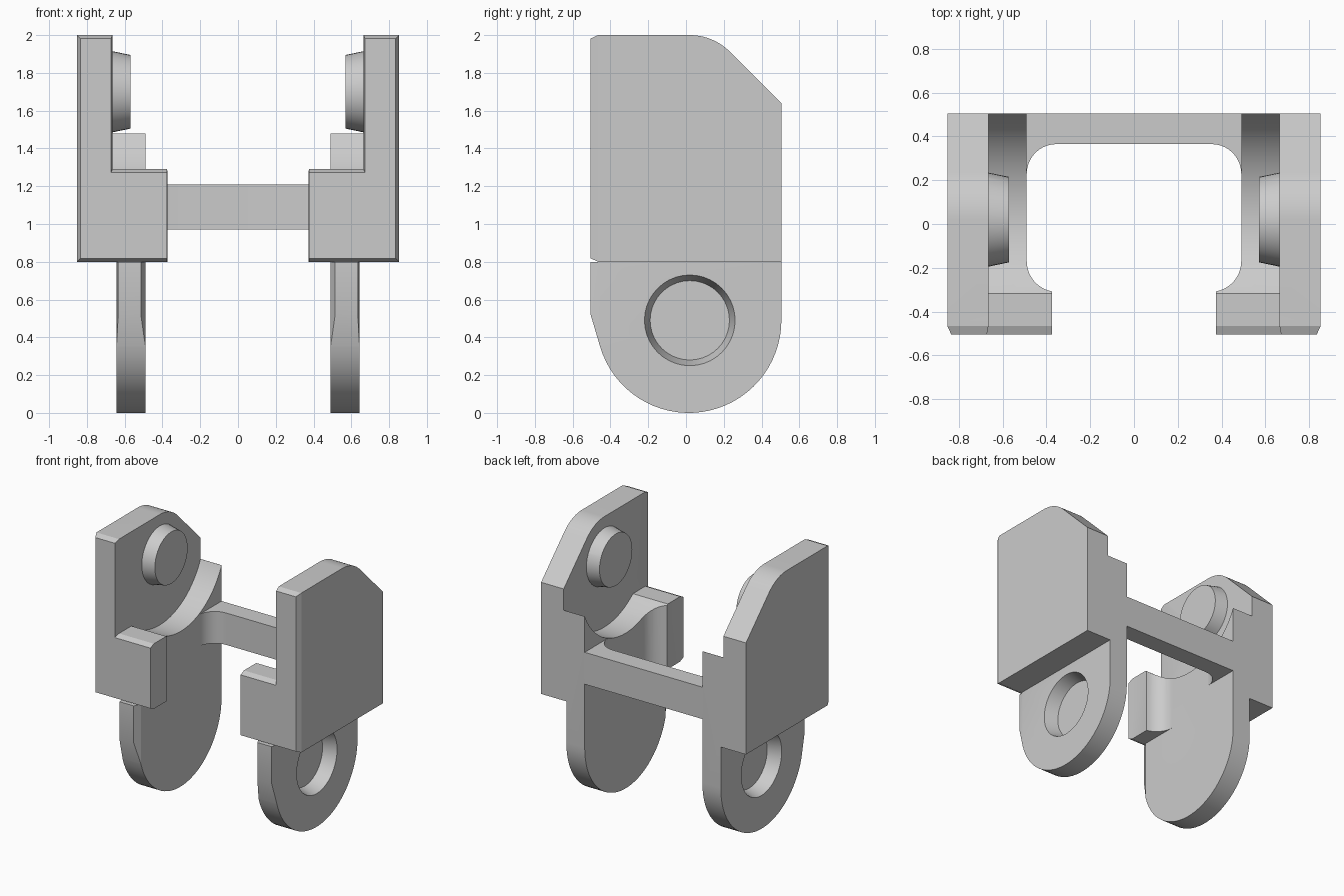
import bpy
import bmesh
from math import sin, cos, radians
from mathutils import Vector

old = bpy.data.objects.get("Cube")
if old:
    bpy.data.objects.remove(old, do_unlink=True)

mat = bpy.data.materials.new("plain grey")
mat.use_nodes = True
GREY = (0.6, 0.6, 0.6, 1)
mat.diffuse_color = GREY
mat.node_tree.nodes["Principled BSDF"].inputs["Base Color"].default_value = GREY

# Main dimensions
FRONT, BACK = -0.505, 0.505
OUTER, INNER = 0.853, 0.665      # side plate thickness range in x
WALL = 0.49                      # inner face of the lobe and wall
SHELF, FLOOR = 1.29, 0.8         # top of the hook, underside of the plate
PIN = (0.02, 1.70)               # pin axis in y, z
HOLE = (0.02, 0.49)              # hole axis in y, z


def arc(cx, cy, r, start, end, steps=16):
    angles = [radians(start + (end - start) * i / steps) for i in range(steps + 1)]
    return [(cx + r * cos(a), cy + r * sin(a)) for a in angles]


def place(axis, level, p):
    """Put a 2D profile point on the plane at this level of the axis."""
    return {"x": (level, *p), "y": (p[0], level, p[1]), "z": (*p, level)}[axis]


def loft(name, axis, layers):
    """Solid through matching profiles, given as (level, points) pairs."""
    bm = bmesh.new()
    rings = [[bm.verts.new(place(axis, lv, p)) for p in pts] for lv, pts in layers]
    bm.faces.new(rings[0])
    bm.faces.new(rings[-1])
    for a, b in zip(rings, rings[1:]):
        for i in range(len(a)):
            j = (i + 1) % len(a)
            bm.faces.new((a[i], a[j], b[j], b[i]))
    bmesh.ops.recalc_face_normals(bm, faces=bm.faces)
    mesh = bpy.data.meshes.new(name)
    bm.to_mesh(mesh)
    bm.free()
    mesh.materials.append(mat)
    obj = bpy.data.objects.new(name, mesh)
    bpy.context.collection.objects.link(obj)
    return obj


def prism(name, axis, lo, hi, pts):
    return loft(name, axis, [(lo, pts), (hi, pts)])


def cone(name, centre, x0, r0, x1, r1, steps=40):
    rings = [arc(*centre, r, 0, 360, steps)[:-1] for r in (r0, r1)]
    return loft(name, "x", [(x0, rings[0]), (x1, rings[1])])


def combine(obj, other, operation):
    mod = obj.modifiers.new(operation.title(), "BOOLEAN")
    mod.object, mod.operation, mod.solver = other, operation, "EXACT"
    graph = bpy.context.evaluated_depsgraph_get()
    mesh = bpy.data.meshes.new_from_object(obj.evaluated_get(graph))
    obj.modifiers.clear()
    obj.data = mesh
    bpy.data.objects.remove(other, do_unlink=True)


def finish(obj):
    bm = bmesh.new()
    bm.from_mesh(obj.data)
    bmesh.ops.remove_doubles(bm, verts=bm.verts, dist=0.0002)
    bmesh.ops.dissolve_limit(bm, angle_limit=radians(0.5), verts=bm.verts, edges=bm.edges)
    bmesh.ops.triangulate(bm, faces=[f for f in bm.faces if len(f.verts) > 4])
    bm.to_mesh(obj.data)
    bm.free()
    for o in bpy.context.selected_objects:
        o.select_set(False)
    obj.select_set(True)
    bpy.context.view_layer.objects.active = obj
    bpy.ops.object.shade_smooth_by_angle(angle=radians(18))


# Side plate with a rounded, sloping back corner
side = prism("left_side", "x", INNER, OUTER,
             [(-0.42, FLOOR), (BACK, FLOOR), (BACK, 1.64)]
             + arc(*PIN, 0.3, 45, 90) + [(-0.42, 2.0)])

# Chamfered front of the plate and hook
full = [(0.375, FLOOR), (OUTER, FLOOR), (OUTER, 2.0),
        (INNER, 2.0), (INNER, SHELF), (0.375, SHELF)]
c = 0.018
inset = [(0.375, FLOOR + c), (OUTER - c, FLOOR + c), (OUTER - c, 2.0 - c),
         (INNER + 0.007, 2.0 - c), (INNER + 0.007, SHELF - c), (0.375, SHELF - c)]
front_cap = loft("front_cap", "y", [(FRONT, inset), (-0.465, full), (-0.42, full)])
combine(side, front_cap, "UNION")

# Wall behind the hook, rising at the back
wall = prism("wall", "x", WALL, 0.7,
             [(-0.44, FLOOR), (BACK, FLOOR), (BACK, 1.48),
              (0.0, 1.48), (0.0, SHELF), (-0.44, SHELF)])
combine(side, wall, "UNION")

# Hook with a hollow inner corner
hook = prism("hook", "z", FLOOR, SHELF,
             [(0.375, -0.44), (0.6, -0.44), (0.6, -0.17)]
             + arc(0.35, -0.17, 0.14, 0, -80, 10) + [(0.375, -0.31)])
combine(side, hook, "UNION")

# Round clearance for the neighbouring lobe
combine(side, cone("clearance", PIN, 0.3, 0.532, INNER, 0.532, 80), "DIFFERENCE")

# Lower lobe with chamfered front edges and a blind hole
lobe = prism("lobe", "x", WALL, 0.643,
             [(FRONT, 0.9), (FRONT, 0.52)] + arc(0.015, 0.49, 0.49, 196.6, 360, 32)
             + [(BACK, 0.9)])
envelope = prism("lobe_envelope", "z", -0.1, FLOOR,
                 [(0.515, FRONT - 0.001), (0.634, FRONT - 0.001), (0.643, -0.455),
                  (0.643, 0.6), (WALL, 0.6), (WALL, -0.455)])
combine(lobe, envelope, "INTERSECT")
combine(lobe, cone("hole", HOLE, 0.543, 0.21, 0.663, 0.246), "DIFFERENCE")
combine(side, lobe, "UNION")

# Tapered pin on the inner face of the plate
combine(side, cone("pin", PIN, 0.57, 0.195, 0.69, 0.22), "UNION")
finish(side)

# Opposite side
right = side.copy()
right.data = side.data.copy()
right.name = "right_side"
bpy.context.collection.objects.link(right)
for v in right.data.vertices:
    v.co.x = -v.co.x
right.data.flip_normals()

# Crossbar with filleted ends
r = 0.135
fillet = arc(WALL - r, 0.365 - r, r, 0, 90, 10)
crossbar = prism("crossbar", "z", 0.97, 1.21,
                 [(WALL, BACK)] + fillet
                 + [(-x, y) for x, y in reversed(fillet)] + [(-WALL, BACK)])
finish(crossbar)
